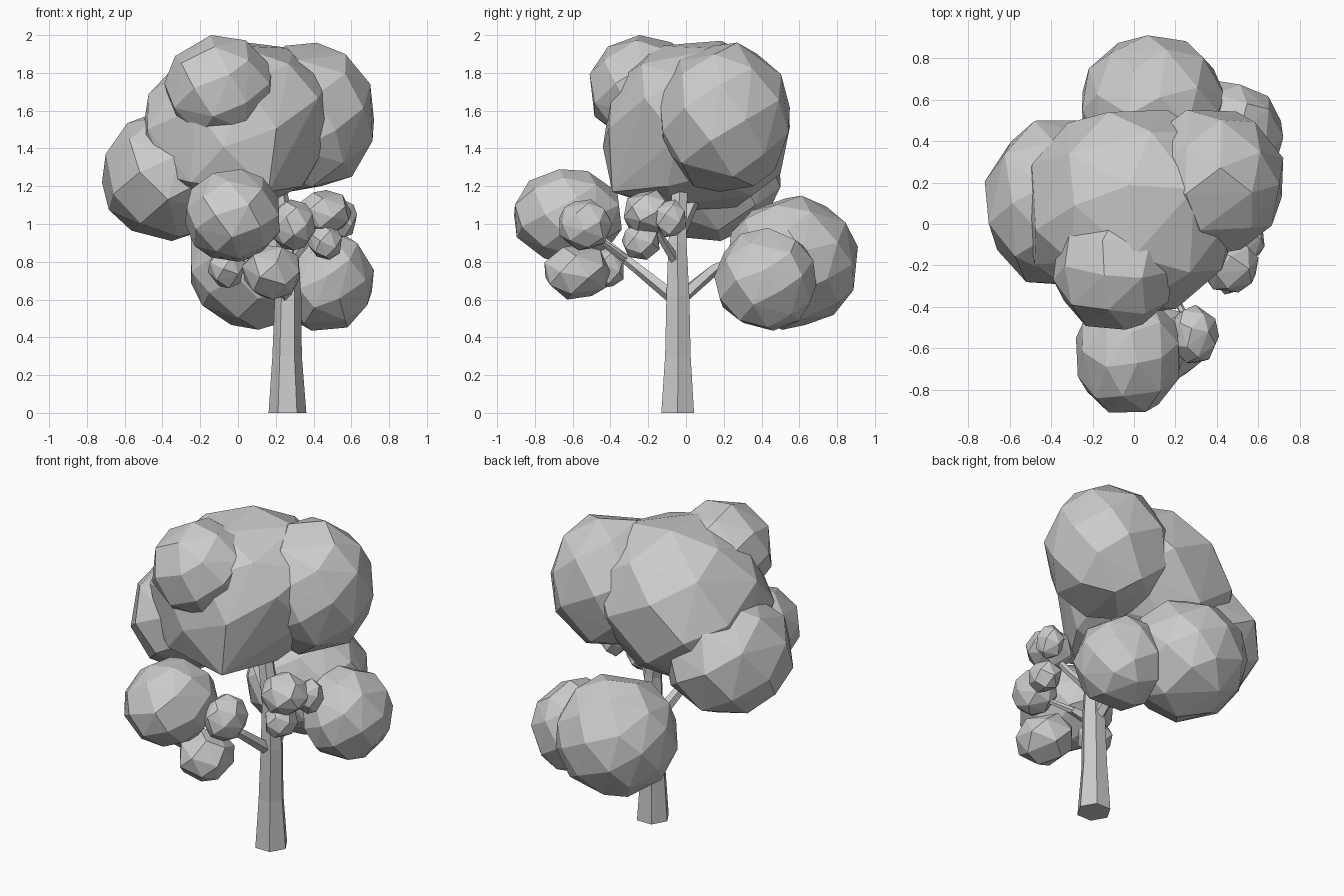
import bpy, bmesh, math, random
from mathutils import Vector

if "Cube" in bpy.data.objects:
    bpy.data.objects.remove(bpy.data.objects["Cube"])

random.seed(7)


def finish(name, bm):
    bmesh.ops.recalc_face_normals(bm, faces=bm.faces[:])
    me = bpy.data.meshes.new(name)
    bm.to_mesh(me)
    bm.free()
    ob = bpy.data.objects.new(name, me)
    bpy.context.collection.objects.link(ob)
    return ob


def foliage(name, xs, ys, zs, count=36, lean=0.0, extra=()):
    """Faceted leaf clump: hull of evenly spread points fitted to x, y, z ranges."""
    bm = bmesh.new()
    spin = random.uniform(0, math.tau)
    pts = []
    for i in range(count):
        z = 1 - 2 * (i + 0.5) / count
        r = math.sqrt(1 - z * z)
        a = spin + i * math.pi * (3 - math.sqrt(5))
        p = Vector((r * math.cos(a), r * math.sin(a), z))
        p += Vector([random.uniform(-0.07, 0.07) for _ in range(3)])
        p.normalize()
        p.x += lean * p.z
        pts.append(p)
    for i, (lo, hi) in enumerate((xs, ys, zs)):
        a, b = min(p[i] for p in pts), max(p[i] for p in pts)
        for p in pts:
            p[i] = lo + (p[i] - a) / (b - a) * (hi - lo)
    for p in pts + [Vector(e) for e in extra]:
        bm.verts.new(p)
    bmesh.ops.convex_hull(bm, input=bm.verts[:])
    loose = [v for v in bm.verts if not v.link_faces]
    bmesh.ops.delete(bm, geom=loose, context='VERTS')
    finish(name, bm)


def limb(name, points, sides=6):
    """Tapered polygonal limb through (x, y, z, radius) points."""
    bm = bmesh.new()
    pts = [Vector(p[:3]) for p in points]
    rings = []
    for i, p in enumerate(pts):
        d = pts[min(i + 1, len(pts) - 1)] - pts[max(i - 1, 0)]
        if i == 0 and name == "trunk":
            d = Vector((0, 0, 1))
        u = d.cross(Vector((0, 1, 0))).normalized()
        w = d.cross(u).normalized()
        r = points[i][3]
        rings.append([bm.verts.new(p + r * (math.cos(t) * u + math.sin(t) * w))
                      for t in (math.tau * k / sides for k in range(sides))])
    for a, b in zip(rings, rings[1:]):
        for k in range(sides):
            n = (k + 1) % sides
            bm.faces.new((a[k], a[n], b[n], b[k]))
    bm.faces.new(rings[0])
    bm.faces.new(rings[-1])
    finish(name, bm)


# Trunk and branches
limb("trunk", [(0.262, -0.044, 0, 0.1), (0.26, -0.043, 0.3, 0.078),
               (0.265, -0.043, 0.62, 0.07), (0.26, -0.045, 0.9, 0.055),
               (0.2, -0.03, 1.25, 0.045)])
limb("front_branch", [(0.26, -0.05, 0.6, 0.04), (0.2, -0.25, 0.76, 0.03),
                      (0.08, -0.5, 0.96, 0.022)], 5)
limb("front_twig", [(0.17, -0.31, 0.81, 0.02), (0.28, -0.5, 0.95, 0.014)], 5)
limb("back_branch", [(0.26, -0.04, 0.6, 0.04), (0.25, 0.15, 0.76, 0.032),
                     (0.15, 0.4, 0.85, 0.025)], 5)
limb("left_branch", [(0.24, -0.04, 0.95, 0.04), (0.1, 0.03, 1.1, 0.032),
                     (-0.1, 0.08, 1.18, 0.025)], 5)
limb("right_branch", [(0.26, -0.04, 0.78, 0.03), (0.38, -0.13, 0.92, 0.022),
                      (0.47, -0.18, 1.03, 0.015)], 5)

# Main canopy
foliage("crown_centre", (-0.53, 0.49), (-0.44, 0.55), (1.06, 1.97), 36, 0.15,
        [(0.16, -0.39, 1.17), (0.34, -0.1, 1.2), (-0.25, -0.34, 1.22)])
foliage("crown_top", (-0.39, 0.19), (-0.51, 0.06), (1.43, 2.0), 32)
foliage("crown_right", (0.01, 0.72), (-0.14, 0.55), (1.17, 1.96))
foliage("crown_left", (-0.72, -0.04), (-0.29, 0.50), (0.91, 1.59), 32)

# Lower clumps
foliage("lower_back", (-0.25, 0.44), (0.22, 0.91), (0.44, 1.15), 42)
foliage("lower_right", (0.20, 0.72), (0.15, 0.69), (0.435, 0.98), 36)
foliage("lower_front", (-0.28, 0.22), (-0.91, -0.34), (0.80, 1.29))

# Small clumps on the front and right branches
foliage("front_clump_low", (0.02, 0.33), (-0.75, -0.40), (0.60, 0.89), 20)
foliage("front_clump_right", (0.17, 0.41), (-0.67, -0.39), (0.86, 1.13), 26)
foliage("front_clump_left", (-0.16, 0.04), (-0.52, -0.33), (0.66, 0.88), 18)
foliage("side_clump_main", (0.33, 0.60), (-0.33, -0.06), (0.94, 1.18), 22)
foliage("side_clump_outer", (0.48, 0.63), (-0.17, 0.0), (0.93, 1.13), 18)
foliage("side_clump_low", (0.37, 0.55), (-0.34, -0.14), (0.81, 1.0), 18)
